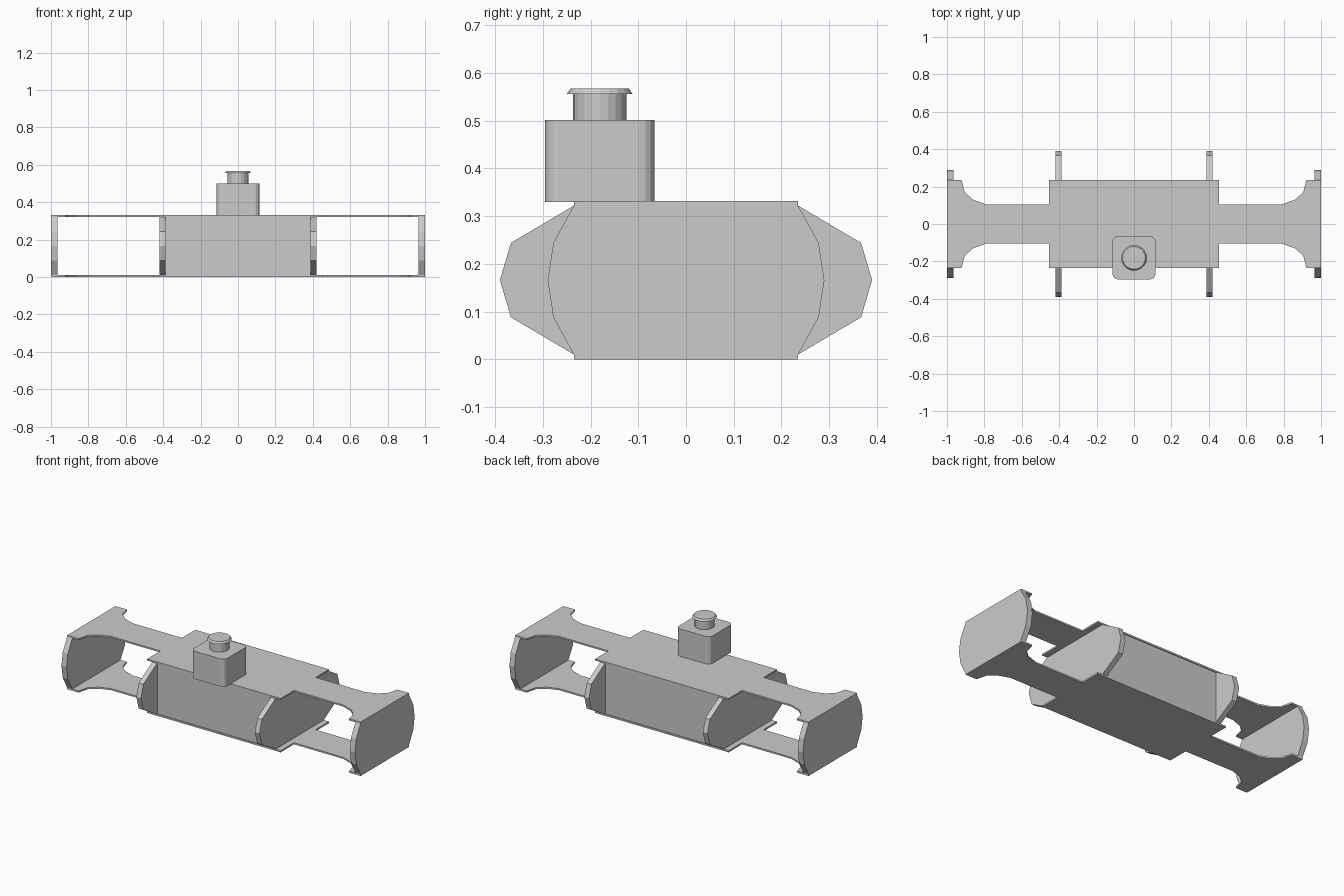
import bpy, bmesh
from math import sin, cos, pi

if "Cube" in bpy.data.objects:
    bpy.data.objects.remove(bpy.data.objects["Cube"])


def prism(name, pts, place, lo, hi):
    """Extrude a 2D outline between lo and hi; place(u, v, w) maps to xyz."""
    bm = bmesh.new()
    a = [bm.verts.new(place(u, v, lo)) for u, v in pts]
    b = [bm.verts.new(place(u, v, hi)) for u, v in pts]
    n = len(pts)
    bm.faces.new(a)
    bm.faces.new(b)
    for i in range(n):
        j = (i + 1) % n
        bm.faces.new((a[i], a[j], b[j], b[i]))
    bmesh.ops.recalc_face_normals(bm, faces=bm.faces)
    mesh = bpy.data.meshes.new(name)
    bm.to_mesh(mesh)
    bm.free()
    ob = bpy.data.objects.new(name, mesh)
    bpy.context.collection.objects.link(ob)
    return ob


def along_x(u, v, w):
    return (w, u, v)


def along_z(u, v, w):
    return (u, v, w)


H = 0.332      # height of the frame
T = 0.01       # sheet thickness
W = 0.235      # half width of the frame

# Top and bottom sheets: one quarter outline mirrored four ways
quarter = [(0.455, W), (0.455, 0.105), (0.79, 0.105), (0.86, 0.13),
           (0.905, 0.17), (0.922, W), (1.0, W)]
half = quarter + [(x, -y) for x, y in reversed(quarter)]
outline = half + [(-x, -y) for x, y in half]
prism("bottom_sheet", outline, along_z, 0, T)
prism("top_sheet", outline, along_z, H - T, H)


# Upright bulkheads with faceted bulging sides
def bulkhead(name, bulge, mid, x0, x1):
    side = [(W, T), (bulge, 0.088), (mid, 0.166), (bulge, 0.244), (W, H - T)]
    pts = side + [(-y, z) for y, z in reversed(side)]
    for s, label in ((1, "right"), (-1, "left")):
        prism(f"{name}_{label}", pts, along_x, s * x0, s * x1)


bulkhead("end_bulkhead", 0.278, 0.29, 0.965, 1.0)
bulkhead("inner_bulkhead", 0.367, 0.39, 0.388, 0.42)

# Central body
prism("central_body", [(-0.23, T), (0.23, T), (0.23, H - T), (-0.23, H - T)],
      along_x, -0.388, 0.388)

# Filler box with rounded upright corners
cy, r, hw = -0.181, 0.03, 0.115
box = []
for k, (sx, sy) in enumerate(((1, 1), (-1, 1), (-1, -1), (1, -1))):
    for i in range(5):
        a = (k + i / 4) * pi / 2
        box.append((sx * (hw - r) + r * cos(a), cy + sy * (hw - r) + r * sin(a)))
prism("filler_box", box, along_z, H - 0.002, 0.501)


# Neck and cap
def circle(rad, n=20):
    return [(rad * cos(2 * pi * i / n), cy + rad * sin(2 * pi * i / n)) for i in range(n)]


prism("filler_neck", circle(0.056), along_z, 0.5, 0.556)
cap = prism("filler_cap", circle(0.069), along_z, 0.556, 0.568)
# Taper the upper rim of the cap
for v in cap.data.vertices:
    if v.co.z > 0.56:
        v.co.x *= 0.88
        v.co.y = cy + (v.co.y - cy) * 0.88
